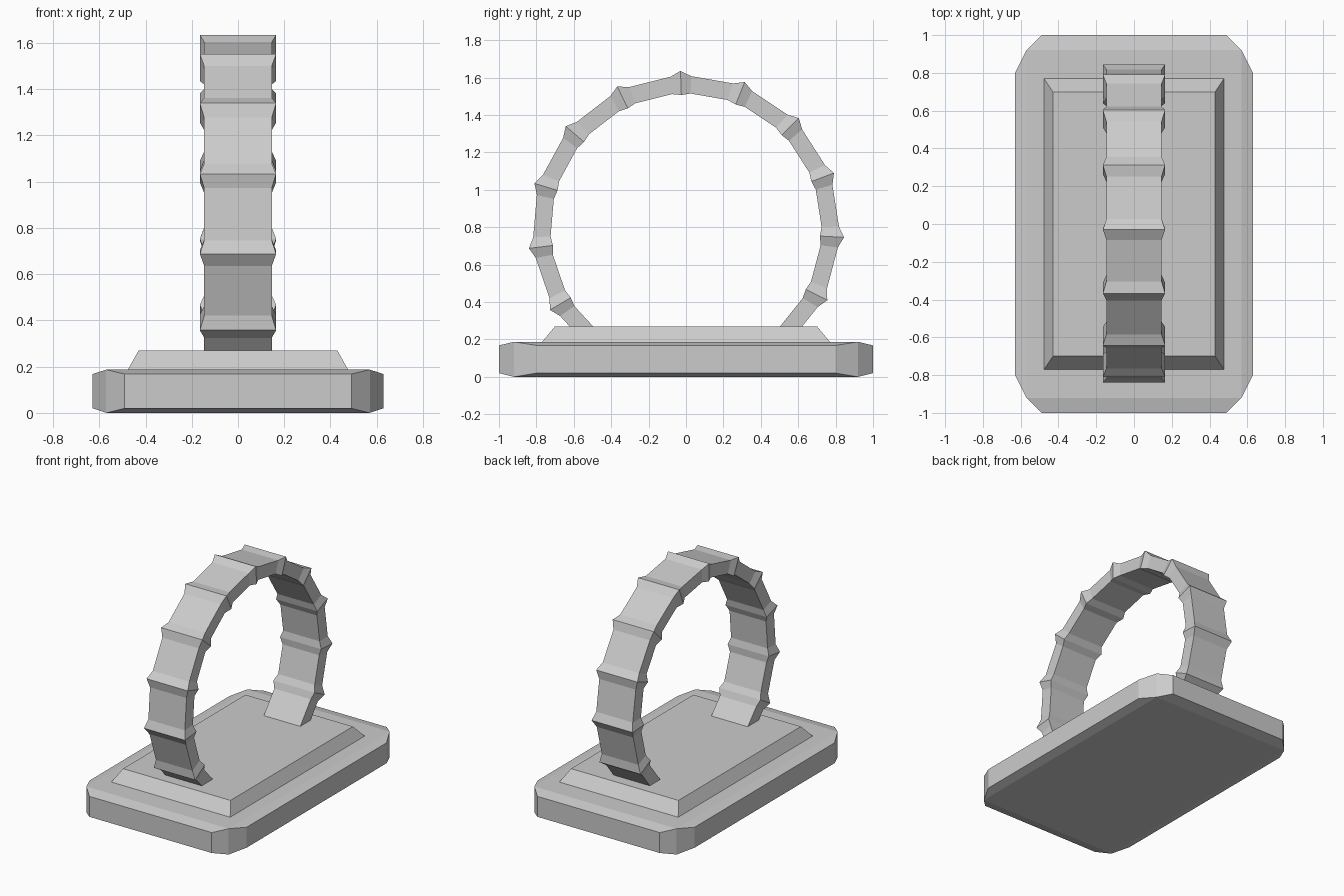
import bpy, bmesh
from math import sin, cos, radians

if "Cube" in bpy.data.objects:
    bpy.data.objects.remove(bpy.data.objects["Cube"])


def make_object(name, bm):
    bmesh.ops.recalc_face_normals(bm, faces=bm.faces[:])
    me = bpy.data.meshes.new(name)
    bm.to_mesh(me)
    bm.free()
    ob = bpy.data.objects.new(name, me)
    bpy.context.collection.objects.link(ob)
    return ob


def taper_box(name, bottom, top, z0, z1):
    """Box whose top rectangle may differ from its bottom rectangle."""
    bm = bmesh.new()
    bmesh.ops.create_cube(bm, size=2)
    for v in bm.verts:
        hx, hy = top if v.co.z > 0 else bottom
        v.co.x *= hx
        v.co.y *= hy
        v.co.z = z1 if v.co.z > 0 else z0
    return make_object(name, bm)


# base slab: a box whose four side faces are inset and pushed outwards
bm = bmesh.new()
bmesh.ops.create_cube(bm, size=2)
for v in bm.verts:
    v.co = (v.co.x * 0.57, v.co.y * 0.92, 0.187 if v.co.z > 0 else 0)
bm.normal_update()
sides = [f for f in bm.faces if abs(f.normal.z) < 0.5]
bmesh.ops.inset_individual(bm, faces=sides, thickness=0.01)
for f in sides:
    along_y = abs(f.normal.y) > 0.5
    for v in f.verts:
        hx, hy = (0.49, 1.0) if along_y else (0.63, 0.80)
        v.co.x = hx if v.co.x > 0 else -hx
        v.co.y = hy if v.co.y > 0 else -hy
        v.co.z = 0.168 if v.co.z > 0.09 else 0.02
make_object("base_slab", bm)

# raised tapered step on the slab
taper_box("base_step", (0.48, 0.775), (0.43, 0.70), 0.18, 0.27)

# ribbed arch: rectangular sections swept around a circle, ridges swell outwards
CENTRE_Z, STEP, RIB = 0.79, 23.75, 3.9


def section(bm, angle, inner, outer, half_width):
    a = radians(angle)
    return [bm.verts.new((x, r * sin(a), CENTRE_Z + r * cos(a)))
            for x, r in ((-half_width, inner), (half_width, inner),
                         (half_width, outer), (-half_width, outer))]


bm = bmesh.new()
plain = (0.725, 0.818, 0.146)
ridge = (0.717, 0.846, 0.165)
rings = [section(bm, -2 - 6 * STEP + RIB, *plain)]
for k in range(-5, 6):
    mid = -2 + k * STEP
    rings.append(section(bm, mid - RIB, *plain))
    rings.append(section(bm, mid, *ridge))
    rings.append(section(bm, mid + RIB, *plain))
rings.append(section(bm, -2 + 6 * STEP - RIB, *plain))
for a, b in zip(rings, rings[1:]):
    for i in range(4):
        j = (i + 1) % 4
        bm.faces.new((a[i], a[j], b[j], b[i]))
bm.faces.new(rings[0])
bm.faces.new(rings[-1])
make_object("ribbed_arch", bm)
